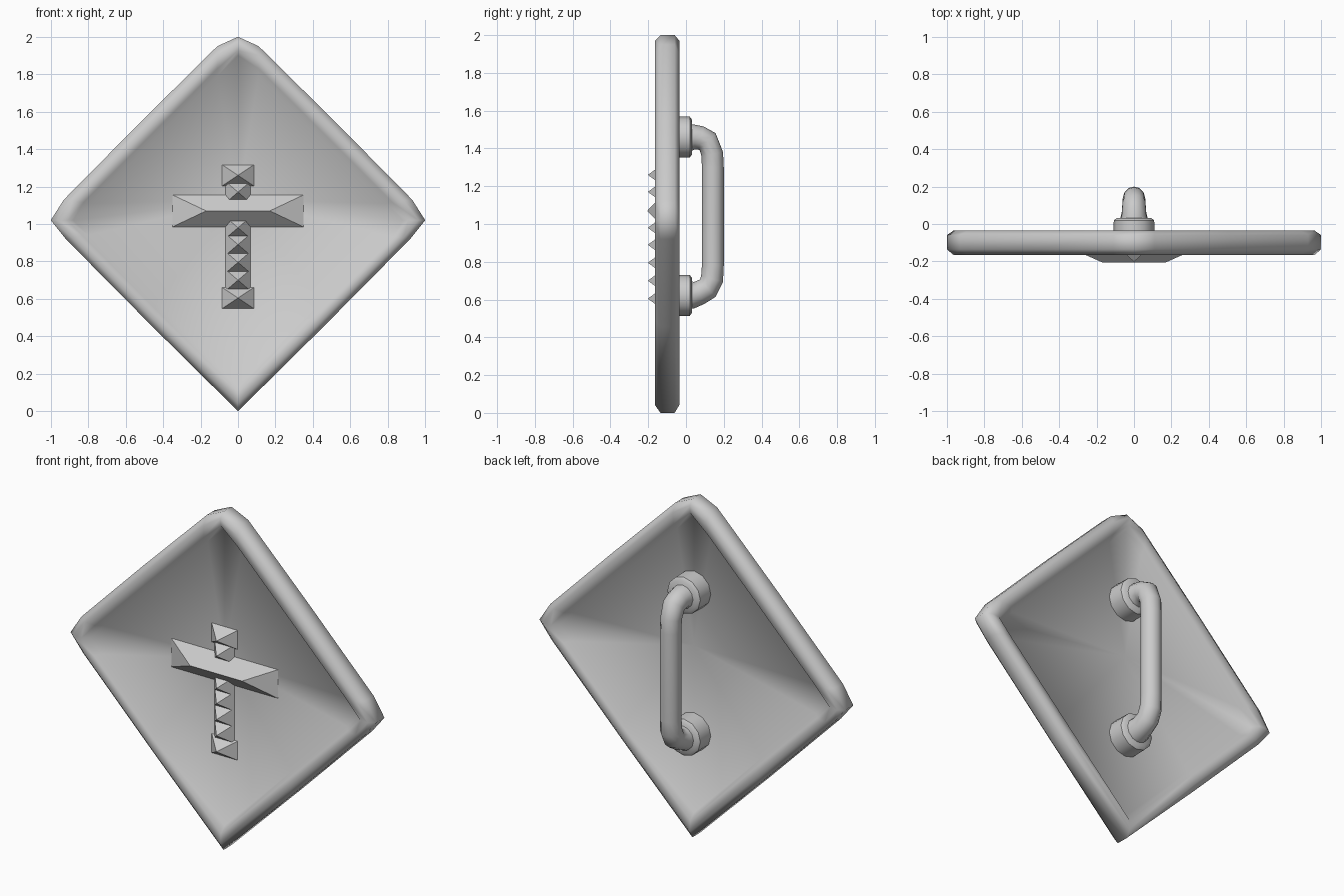
import bpy, bmesh, math
from mathutils import Vector

if "Cube" in bpy.data.objects:
    bpy.data.objects.remove(bpy.data.objects["Cube"])


def make(name, bm, angle):
    bmesh.ops.recalc_face_normals(bm, faces=bm.faces)
    me = bpy.data.meshes.new(name)
    bm.to_mesh(me)
    bm.free()
    ob = bpy.data.objects.new(name, me)
    bpy.context.collection.objects.link(ob)
    bpy.ops.object.select_all(action='DESELECT')
    ob.select_set(True)
    bpy.context.view_layer.objects.active = ob
    bpy.ops.object.shade_smooth_by_angle(angle=math.radians(angle))
    return ob


def loft(name, rings, angle):
    """Bridge successive rings of points and cap both ends with fans."""
    bm = bmesh.new()
    loops = [[bm.verts.new(p) for p in r] for r in rings]
    n = len(loops[0])
    for a, b in zip(loops, loops[1:]):
        for i in range(n):
            j = (i + 1) % n
            bm.faces.new((a[i], a[j], b[j], b[i]))
    for l in (loops[0], loops[-1]):
        c = bm.verts.new(sum((v.co for v in l), Vector()) / n)
        for i in range(n):
            bm.faces.new((l[i], l[(i + 1) % n], c))
    return make(name, bm, angle)


# Shield: diamond panel with a raised rounded rim on both sides
half = [(0, 2.0), (0.11, 1.95), (0.52, 1.545), (0.93, 1.13), (1.0, 1.02),
        (0.92, 0.92), (0.46, 0.455), (0, 0)]
outer = half + [(-x, z) for x, z in half[-2:0:-1]]
ihalf = [(0, 1.9), (0.11, 1.79), (0.46, 1.44), (0.79, 1.11), (0.88, 1.02),
         (0.80, 0.94), (0.44, 0.58), (0, 0.14)]
inner = ihalf + [(-x, z) for x, z in ihalf[-2:0:-1]]


def rim(t, y):
    return [(a[0] + (b[0] - a[0]) * t, y, a[1] + (b[1] - a[1]) * t)
            for a, b in zip(outer, inner)]


section = [(1, -0.125), (0.75, -0.16), (0.3, -0.165), (0, -0.135),
           (0, -0.06), (0.3, -0.035), (0.75, -0.04), (1, -0.075)]
loft("shield_board", [rim(t, y) for t, y in section], 60)


# Front emblem: ridged crossbar and a column of small pyramids
def ridge(name, z, hx, hz, top, tip):
    bm = bmesh.new()
    base = [bm.verts.new(p) for p in ((-hx, -0.12, z - hz), (hx, -0.12, z - hz),
                                      (hx, -0.12, z + hz), (-hx, -0.12, z + hz))]
    if top:
        l, r = (bm.verts.new((s * top, tip, z)) for s in (-1, 1))
        faces = [(base[0], base[1], r, l), (base[1], base[2], r),
                 (base[2], base[3], l, r), (base[3], base[0], l)]
    else:
        c = bm.verts.new((0, tip, z))
        faces = [(base[i], base[(i + 1) % 4], c) for i in range(4)]
    for f in faces + [base[::-1]]:
        bm.faces.new(f)
    make(name, bm, 30)


ridge("emblem_crossbar", 1.07, 0.36, 0.09, 0.17, -0.205)
for z in (1.26, 1.17, 0.98, 0.89, 0.795, 0.70, 0.605):
    ridge("emblem_stud", z, 0.09 if z in (1.26, 0.605) else 0.07, 0.06, 0, -0.202)


# Back handle: tube swept in the x = 0 plane
def ring(y, z, tilt, r, n=12):
    t = math.radians(tilt)
    u = Vector((0, math.sin(t), math.cos(t)))
    return [Vector((0, y, z)) + Vector((1, 0, 0)) * r * math.cos(2 * math.pi * i / n)
            + u * r * math.sin(2 * math.pi * i / n) for i in range(n)]


path = [(0.01, 1.455, 0, 0.075), (0.045, 1.46, 0, 0.066), (0.08, 1.455, 12, 0.063),
        (0.115, 1.435, 42, 0.062), (0.139, 1.37, 78, 0.058), (0.142, 1.30, 90, 0.058),
        (0.142, 0.78, 90, 0.058), (0.138, 0.71, 106, 0.060), (0.115, 0.66, 138, 0.062),
        (0.07, 0.635, 155, 0.064), (0.035, 0.625, 172, 0.072), (0.01, 0.623, 180, 0.076)]
loft("handle_grip", [ring(*p) for p in path], 50)

# Round mounting bosses
for z in (1.46, 0.622):
    loft("handle_mount", [ring(-0.09, z, 0, 0.11), ring(0.02, z, 0, 0.108),
                          ring(0.033, z, 0, 0.09)], 50)
